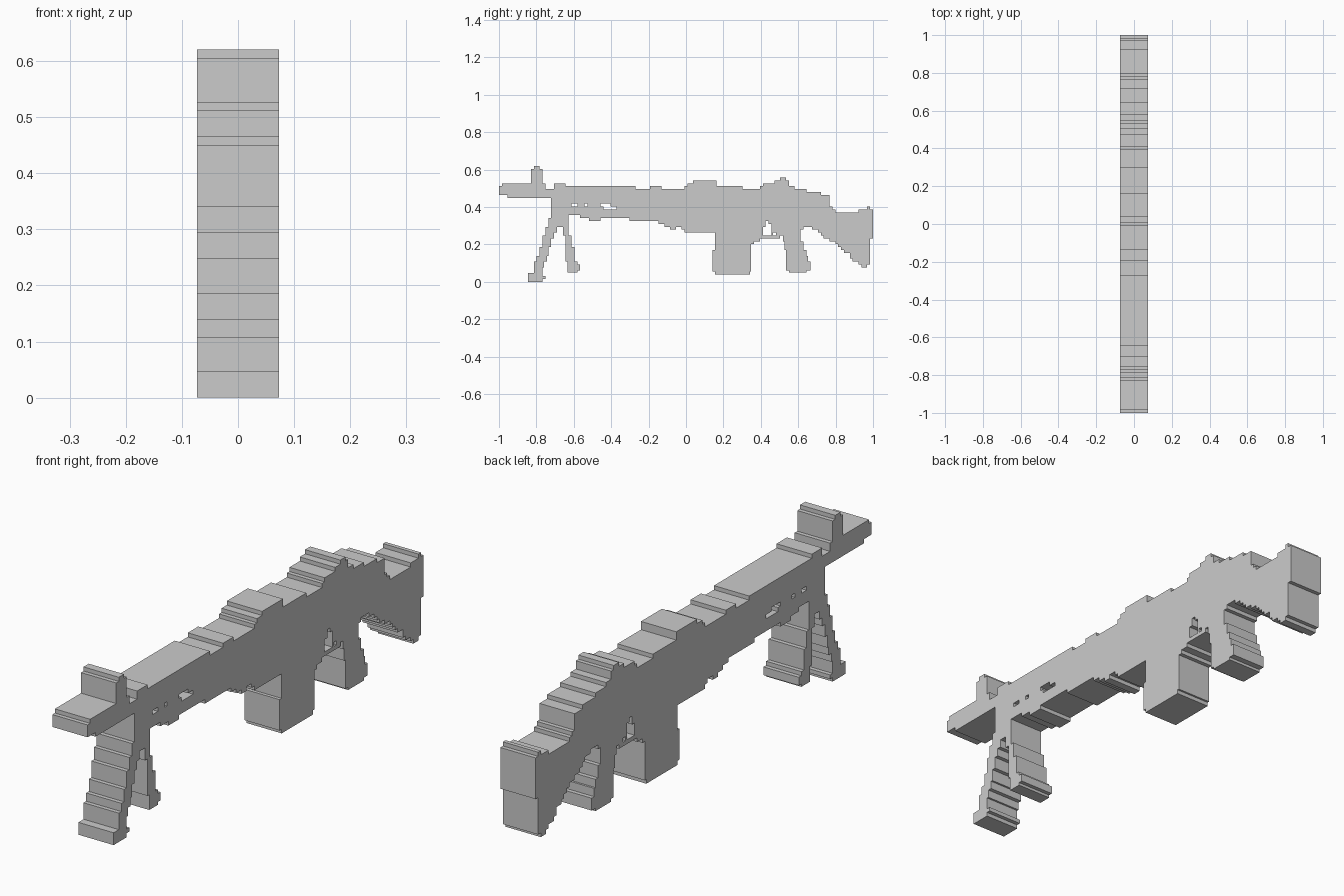
import bpy
from math import pi

if "Cube" in bpy.data.objects:
    bpy.data.objects.remove(bpy.data.objects["Cube"])

P = 2 / 129          # size of one step of the blocky outline
HALF = 0.0735        # half thickness


def extrude(name, outlines):
    """Extrude closed outlines (first = outside, others = holes) across x."""
    cu = bpy.data.curves.new(name, 'CURVE')
    cu.dimensions = '2D'
    cu.fill_mode = 'BOTH'
    cu.extrude = HALF
    for pts in outlines:
        sp = cu.splines.new('POLY')
        sp.points.add(len(pts) - 1)
        for p, (y, z) in zip(sp.points, pts):
            p.co = (y * P - 1, z * P, 0, 1)
        sp.use_cyclic_u = True
        sp.use_smooth = False
    tmp = bpy.data.objects.new(name + "_outline", cu)
    bpy.context.collection.objects.link(tmp)
    bpy.context.view_layer.update()
    dg = bpy.context.evaluated_depsgraph_get()
    me = bpy.data.meshes.new_from_object(tmp.evaluated_get(dg))
    bpy.data.objects.remove(tmp)
    me.name = name
    ob = bpy.data.objects.new(name, me)
    ob.rotation_euler = (pi / 2, 0, pi / 2)
    bpy.context.collection.objects.link(ob)
    return ob


def stairs(steps, end):
    """(start, height) steps -> stair-shaped polyline up to end."""
    pts = []
    for i, (y, z) in enumerate(steps):
        nxt = steps[i + 1][0] if i + 1 < len(steps) else end
        pts += [(y, z), (nxt, z)]
    return pts


def columns(name, top, bottom, end, holes=()):
    extrude(name, [stairs(bottom, end) + stairs(top, end)[::-1], *holes])


def rows(name, levels, top):
    """(z, left, right) levels from the bottom up, closed at top."""
    left = [(y, z) for z, y in stairs([(z, a) for z, a, b in levels], top)]
    right = [(y, z) for z, y in stairs([(z, b) for z, a, b in levels], top)]
    extrude(name, [right + left[::-1]])


def box(y0, z0, y1, z1):
    return [(y0, z0), (y1, z0), (y1, z1), (y0, z1)]


# Barrel and front sight
columns("barrel", [(0, 33), (1, 34), (15, 34), (16, 32)],
        [(0, 30), (3, 29)], 18)
rows("front_sight", [(34, 11, 15), (39, 12, 14)], 40)

# Handguard with small slots
slot = [(35, 26), (36, 26), (36, 25), (40.5, 25), (40.5, 26),
        (38.5, 26), (38.5, 27), (35, 27)]
columns("handguard",
        [(18, 32), (19, 34), (23, 33), (47, 32), (52, 33), (56, 32)],
        [(18, 23), (28, 22), (31, 21), (35, 22), (45, 21), (55, 20),
         (57, 19), (59, 18), (61, 19), (63, 18)], 64,
        [box(25, 26, 27, 27), box(29.5, 26, 30.5, 27), slot])

# Receiver with trigger guard openings
guard = [(91, 16), (94, 16), (94, 20), (93, 20), (93, 21), (92, 21),
         (92, 19), (91, 19)]
columns("receiver",
        [(64, 33), (65, 34), (67, 35), (75, 33), (84, 32), (90, 33),
         (91, 34), (95, 35), (97, 36), (99, 35), (100, 33), (102, 32)],
        [(64, 17), (87, 13), (88, 14), (90, 15), (97, 16)], 104,
        [guard, box(94.5, 16, 95.5, 17)])

# Magazine
rows("magazine", [(2.5, 74.5, 86.5), (3.5, 73.7, 87), (11, 74.5, 87)], 17)

# Pistol grip
rows("grip", [(3.3, 100, 106), (4, 99, 107.5), (7, 99, 106.5), (9, 99, 106),
              (11, 98.5, 105), (14, 98, 104)], 16)

# Shoulder stock
columns("stock",
        [(104, 32), (106, 31), (111, 30), (114, 26), (115, 25), (116, 24),
         (124, 25), (127, 26), (128, 25)],
        [(104, 18), (105, 19), (108, 18), (110, 17), (111, 16), (112, 15),
         (114, 14), (116, 13), (117, 12), (118, 11), (119, 10), (121, 8),
         (122, 7), (124, 6), (125, 5), (127, 6), (128, 15)], 129)

# Bipod: shared head and two splayed legs
rows("bipod_head", [(19, 17, 24), (22, 18, 24)], 23)
rows("bipod_front_leg",
     [(0, 10, 15), (1, 10, 16), (2, 10, 15), (3, 12, 15), (5, 12, 15.5),
      (7, 13, 16.5), (9, 14, 17), (12, 15, 18), (15, 15, 19),
      (16, 16, 19), (17, 16, 20)], 19)
rows("bipod_rear_leg",
     [(3.3, 23.7, 27), (4, 23.7, 28), (6, 23.7, 27), (7, 23, 26),
      (12, 23, 25), (16, 22, 24)], 19)
